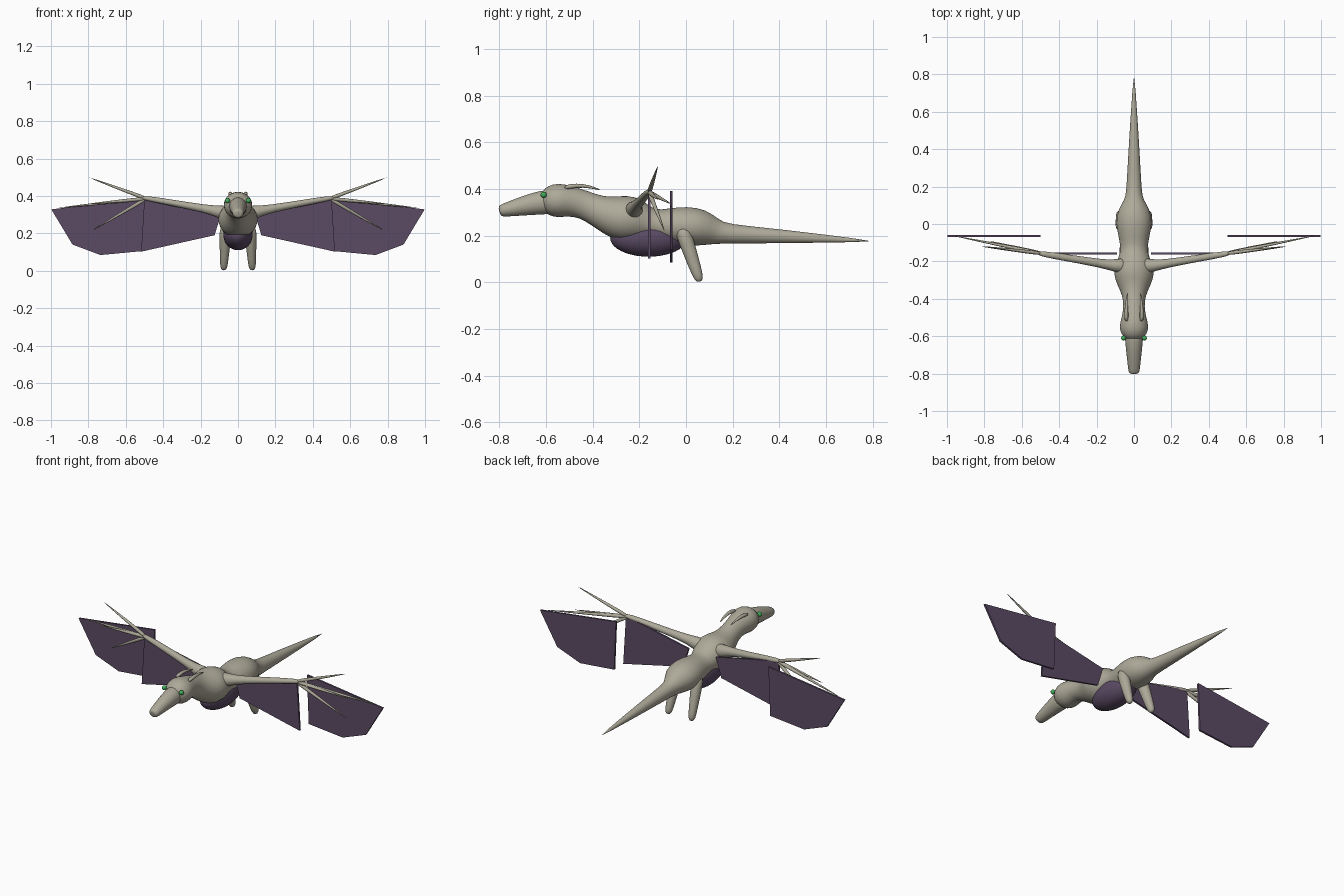
import bpy, bmesh
from math import cos, sin, pi
from mathutils import Vector

cube = bpy.data.objects.get("Cube")
if cube:
    bpy.data.objects.remove(cube, do_unlink=True)


def material(name, rgb):
    m = bpy.data.materials.new(name)
    m.use_nodes = True
    m.diffuse_color = (*rgb, 1)
    m.node_tree.nodes["Principled BSDF"].inputs["Base Color"].default_value = (*rgb, 1)
    return m


bone = material("bone skin", (0.42, 0.40, 0.32))
purple = material("purple membrane", (0.105, 0.07, 0.13))
green = material("green eye", (0.05, 0.42, 0.10))


def finish(name, bm, mat, mirror, smooth=True):
    bmesh.ops.recalc_face_normals(bm, faces=bm.faces)
    mesh = bpy.data.meshes.new(name)
    for f in bm.faces:
        f.smooth = smooth
    bm.to_mesh(mesh)
    bm.free()
    mesh.materials.append(mat)
    obj = bpy.data.objects.new(name, mesh)
    bpy.context.collection.objects.link(obj)
    if mirror:
        obj.modifiers.new("mirror", "MIRROR").use_mirror_merge = False
    return obj


def tube(name, path, radii, mat=bone, mirror=False, sides=16):
    """Rounded tube through path; each radius is (sideways, upward)."""
    bm = bmesh.new()
    pts = [Vector(p) for p in path]
    rings = []
    for i, p in enumerate(pts):
        t = (pts[min(i + 1, len(pts) - 1)] - pts[max(i - 1, 0)]).normalized()
        side = t.cross(Vector((0, 0, 1))).normalized()
        up = side.cross(t)
        a, b = radii[i]
        rings.append([bm.verts.new(p + side * a * cos(2 * pi * k / sides)
                                   + up * b * sin(2 * pi * k / sides)) for k in range(sides)])
    for r, s in zip(rings, rings[1:]):
        for k in range(sides):
            n = (k + 1) % sides
            bm.faces.new((r[k], r[n], s[n], s[k]))
    bm.faces.new(rings[0])
    bm.faces.new(rings[-1])
    obj = finish(name, bm, mat, mirror)
    obj.modifiers.new("rounding", "SUBSURF").levels = 1
    return obj


def ball(name, centre, size, mat, mirror=False):
    bm = bmesh.new()
    bmesh.ops.create_uvsphere(bm, u_segments=32, v_segments=20, radius=1)
    bmesh.ops.scale(bm, vec=size, verts=bm.verts)
    bmesh.ops.translate(bm, vec=centre, verts=bm.verts)
    return finish(name, bm, mat, mirror)


def panel(name, outline, y):
    """Thin upright wing membrane from an x, z outline."""
    bm = bmesh.new()
    bm.faces.new([bm.verts.new((x, y, z)) for x, z in outline])
    obj = finish(name, bm, purple, True, False)
    solid = obj.modifiers.new("thickness", "SOLIDIFY")
    solid.thickness, solid.offset = 0.011, 0


# Head, neck, chest, hips and tail as one flowing form: y, z, half width, half height
spine = [(-.63, .35, .012, .012), (-.615, .35, .045, .042), (-.59, .35, .068, .064),
         (-.55, .352, .081, .075), (-.50, .348, .066, .066), (-.44, .335, .055, .06),
         (-.38, .306, .062, .066), (-.32, .284, .092, .087), (-.27, .274, .11, .1),
         (-.21, .268, .1, .095), (-.15, .248, .068, .06), (-.08, .243, .08, .074),
         (0, .242, .098, .085), (.07, .235, .09, .08), (.13, .216, .05, .054),
         (.17, .208, .041, .042), (.4, .198, .03, .031), (.8, .176, .003, .003)]
tube("body", [(0, y, z) for y, z, a, b in spine], [s[2:] for s in spine], sides=24)

# Snout with blunt tip
tube("snout", [(0, -.55, .345), (0, -.62, .343), (0, -.70, .327), (0, -.78, .309),
               (0, -.797, .306), (0, -.80, .305)],
     [(.05, .054), (.05, .053), (.04, .042), (.032, .029), (.027, .024), (.012, .012)])
ball("eye", (.056, -.61, .375), (.013, .013, .013), green, True)

# Swept-back horns
tube("horn", [(.04, -.525, .405), (.042, -.47, .417), (.038, -.41, .41), (.034, -.365, .395)],
     [(.012, .012), (.012, .01), (.008, .007), (.002, .002)], mirror=True, sides=8)

# Belly
ball("belly", (0, -.16, .19), (.078, .165, .08), purple)

# Legs
tube("leg", [(.065, -.02, .24), (.068, 0, .18), (.074, .04, .06), (.076, .055, .018), (.076, .058, .002)],
     [(.034, .034), (.032, .034), (.023, .026), (.02, .021), (.009, .01)], mirror=True)

# Wing arms
tube("wing_arm", [(.03, -.225, .30), (.11, -.222, .318), (.17, -.212, .33), (.35, -.182, .363),
                  (.49, -.16, .388), (.515, -.155, .39)],
     [(.05, .05), (.032, .032), (.023, .022), (.019, .017), (.016, .014), (.008, .007)], mirror=True)

# Wing fingers
wrist = Vector((.49, -.158, .386))
for i, tip in enumerate([(.8, -.12, .5), (.82, -.12, .355), (.97, -.062, .335), (.78, -.09, .215)]):
    tip = Vector(tip)
    tube(f"wing_finger_{i + 1}", [wrist, wrist.lerp(tip, .2), wrist.lerp(tip, .6), tip],
         [(.011, .011), (.011, .011), (.007, .007), (.0015, .0015)], mirror=True, sides=8)

# Wing membranes
panel("inner_membrane", [(.09, .305), (.5, .39), (.518, .102), (.125, .19)], -.157)
panel("outer_membrane", [(.5, .392), (.998, .328), (.885, .14), (.735, .084), (.512, .105)], -.063)
